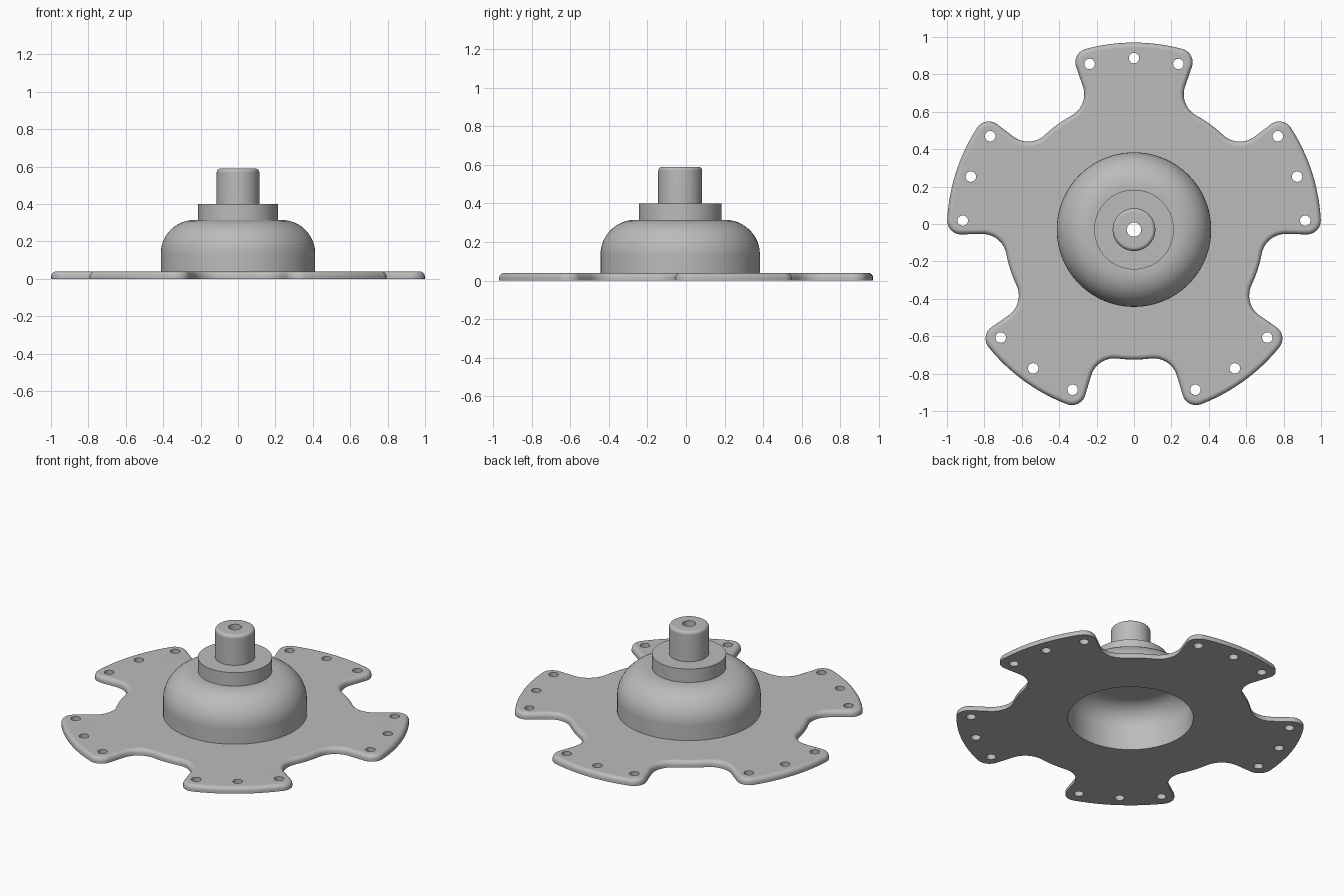
import bpy, bmesh, math
from mathutils import Vector, Matrix

if "Cube" in bpy.data.objects:
    bpy.data.objects.remove(bpy.data.objects["Cube"])

CENTER = Vector((0, -0.03, 0))
PLATE_H = 0.04
HOLE_R = 0.028

grey = bpy.data.materials.new("grey metal")
grey.diffuse_color = (0.5, 0.5, 0.5, 1)
grey.use_nodes = True
grey.node_tree.nodes["Principled BSDF"].inputs["Base Color"].default_value = grey.diffuse_color


def polar(r, deg):
    a = math.radians(deg)
    return Vector((r * math.cos(a), r * math.sin(a)))


def arc(c, r, a0, a1, n):
    return [c + polar(r, a0 + (a1 - a0) * i / n) for i in range(n + 1)]


def add_object(name, bm):
    bmesh.ops.recalc_face_normals(bm, faces=bm.faces)
    me = bpy.data.meshes.new(name)
    bm.to_mesh(me)
    bm.free()
    ob = bpy.data.objects.new(name, me)
    bpy.context.collection.objects.link(ob)
    me.materials.append(grey)
    return ob


def activate(ob):
    bpy.ops.object.select_all(action='DESELECT')
    ob.select_set(True)
    bpy.context.view_layer.objects.active = ob


def smooth(ob):
    activate(ob)
    bpy.ops.object.shade_smooth_by_angle(angle=math.radians(35))
    mod = ob.modifiers.new("flat tops", 'WEIGHTED_NORMAL')
    mod.keep_sharp = True


# Half of one arm: outer arc, rounded corner, concave neck, valley arc
c1, r1 = polar(0.926, 15), 0.074
c2, r2 = polar(0.825, 28.7), 0.13
d = c2 - c1
tangent = math.degrees(math.atan2(d.y, d.x) - math.acos((r1 + r2) / d.length))
half = arc(Vector((0, 0)), 1.0, 0, 15, 6)[:-1]
half += arc(c1, r1, 15, tangent, 10)
half += arc(c2, r2, tangent + 180, 208.7, 12)
half += arc(Vector((0, 0)), 0.695, 28.7, 36, 3)[1:]
arm = [Vector((p.x, -p.y)) for p in reversed(half)] + half[1:]

# Five-armed plate with a rounded top rim
bm = bmesh.new()
verts = []
for k in range(5):
    rot = Matrix.Rotation(math.radians(90 + 72 * k), 2)
    for p in arm[:-1]:
        q = rot @ p
        verts.append(bm.verts.new(Vector((q.x, q.y, 0)) + CENTER))
base = bm.faces.new(verts)
ext = bmesh.ops.extrude_face_region(bm, geom=[base])
top = [g for g in ext["geom"] if isinstance(g, bmesh.types.BMVert)]
bmesh.ops.translate(bm, verts=top, vec=(0, 0, PLATE_H))
bmesh.ops.recalc_face_normals(bm, faces=bm.faces)
rim = [e for e in bm.edges if all(v.co.z > PLATE_H / 2 for v in e.verts)]
bmesh.ops.bevel(bm, geom=rim, offset=0.026, segments=5, profile=0.5, affect='EDGES')
plate = add_object("mounting_plate", bm)

# Cutter: hub opening and three bolt holes per arm
bm = bmesh.new()


def add_pin(pos, r, n):
    bmesh.ops.create_cone(bm, cap_ends=True, segments=n, radius1=r, radius2=r, depth=0.4,
                          matrix=Matrix.Translation(Vector((pos.x, pos.y, 0)) + CENTER))


add_pin(Vector((0, 0)), 0.36, 96)
for k in range(5):
    for a in (-15, 0, 15):
        add_pin(polar(0.917, 90 + 72 * k + a), HOLE_R, 24)
cutter = add_object("hole_cutter", bm)
cut = plate.modifiers.new("holes", 'BOOLEAN')
cut.operation = 'DIFFERENCE'
cut.solver = 'EXACT'
cut.object = cutter
activate(plate)
bpy.ops.object.modifier_apply(modifier=cut.name)
bpy.data.objects.remove(cutter)
smooth(plate)

# Hub: hollow dome, collar and bored post, turned from one profile
profile = [Vector((0.36, 0.025)), Vector((0.413, 0.025))]
profile += arc(Vector((0.233, 0.135)), 0.18, 0, 90, 12)
profile += [Vector(p) for p in ((0.213, 0.315), (0.213, 0.4), (0.114, 0.4))]
profile += arc(Vector((0.094, 0.57)), 0.02, 0, 90, 4)
profile += [Vector((0.038, 0.59)), Vector((0.038, 0.265))]
profile += arc(Vector((0.23, 0.135)), 0.13, 90, 0, 12)
bm = bmesh.new()
N = 96
rings = []
for i in range(N):
    a = 2 * math.pi * i / N
    rings.append([bm.verts.new(Vector((p.x * math.cos(a), p.x * math.sin(a), p.y)) + CENTER)
                  for p in profile])
for i in range(N):
    r, s = rings[i], rings[(i + 1) % N]
    for j in range(len(profile)):
        m = (j + 1) % len(profile)
        bm.faces.new((r[j], s[j], s[m], r[m]))
smooth(add_object("hub", bm))
